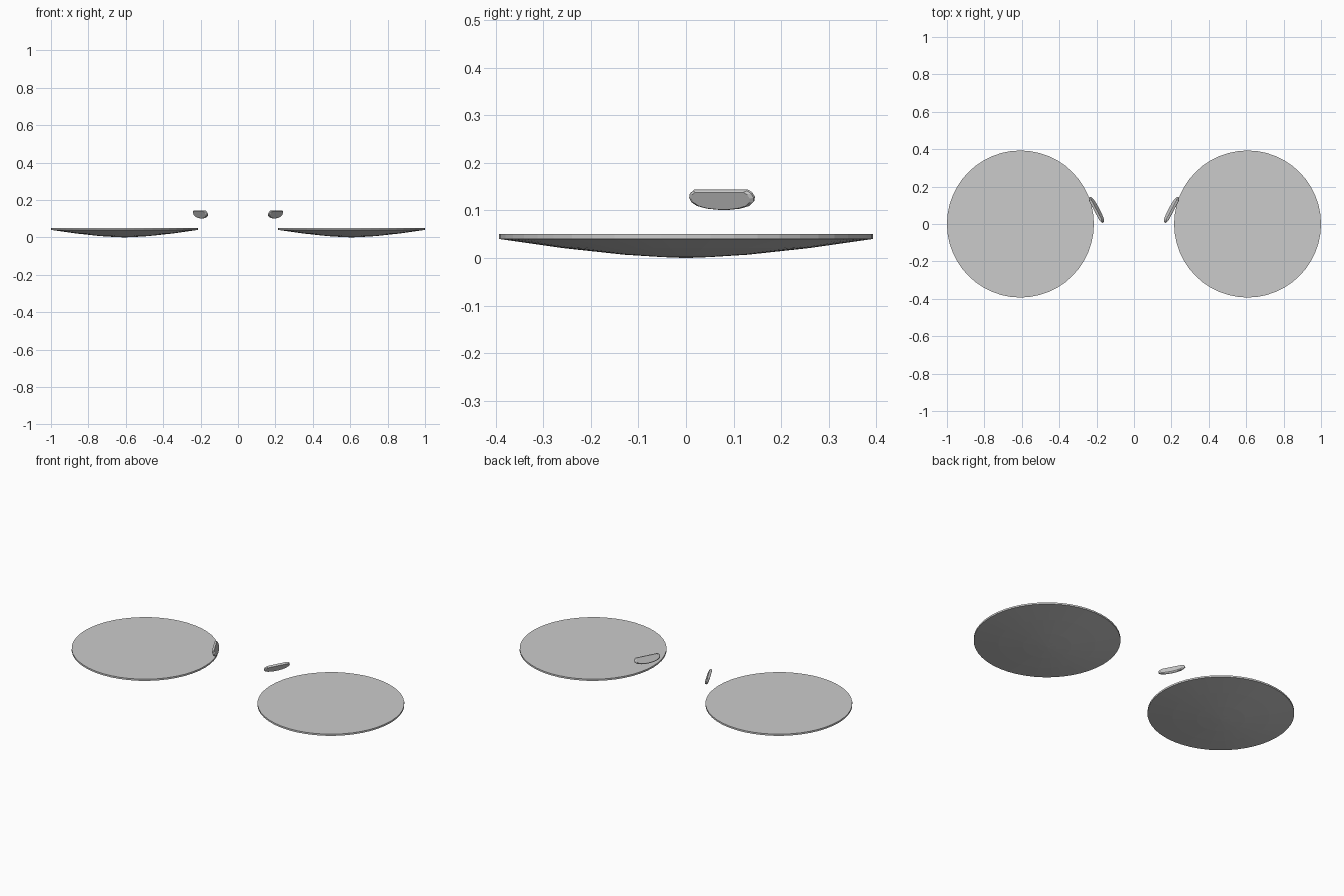
import bpy, bmesh, math
from mathutils import Vector

if "Cube" in bpy.data.objects:
    bpy.data.objects.remove(bpy.data.objects["Cube"])

grey = bpy.data.materials.new("light_grey")
grey.diffuse_color = (0.6, 0.6, 0.6, 1)
grey.use_nodes = True
grey.node_tree.nodes["Principled BSDF"].inputs["Base Color"].default_value = grey.diffuse_color


def make_object(name, bm):
    bmesh.ops.recalc_face_normals(bm, faces=bm.faces)
    mesh = bpy.data.meshes.new(name)
    bm.to_mesh(mesh)
    bm.free()
    mesh.materials.append(grey)
    obj = bpy.data.objects.new(name, mesh)
    bpy.context.collection.objects.link(obj)
    return obj


def bridge(bm, a, b):
    n = len(a)
    for i in range(n):
        j = (i + 1) % n
        bm.faces.new((a[i], a[j], b[j], b[i]))


def lens(name, side):
    # flat disc on top, shallow dome underneath
    bm = bmesh.new()
    n = 48
    profile = [(0.393, 0.05), (0.393, 0.04), (0.26, 0.021), (0.13, 0.007), (0.05, 0.002)]
    rings = [[bm.verts.new((side * 0.607 + r * math.cos(2 * math.pi * i / n),
                            r * math.sin(2 * math.pi * i / n), z)) for i in range(n)]
             for r, z in profile]
    bm.faces.new(rings[0])
    for a, b in zip(rings, rings[1:]):
        bridge(bm, a, b)
    tip = bm.verts.new((side * 0.607, 0, 0))
    for i in range(n):
        bm.faces.new((rings[-1][i], rings[-1][(i + 1) % n], tip))
    return make_object(name, bm)


def nose_pad(name, side):
    # thin plate with a straight top edge and a rounded lower edge
    along = Vector((0.47, 0.88, 0))
    tilt = math.radians(24)
    outward = Vector((0.88, -0.47, 0))
    up = Vector((0, 0, math.cos(tilt))) + outward * math.sin(tilt)
    normal = along.cross(up).normalized()
    centre = Vector((0.2, 0.076, 0.126))
    outline = [(-0.064, 0.018), (0.064, 0.018), (0.073, 0.012), (0.077, 0.002),
               (0.074, -0.008), (0.062, -0.017), (0.04, -0.023), (0.01, -0.026),
               (-0.01, -0.026), (-0.04, -0.023), (-0.062, -0.017), (-0.074, -0.008),
               (-0.077, 0.002), (-0.073, 0.012)]
    bm = bmesh.new()
    rings = []
    for scale, depth in [(0.9, -0.007), (1, -0.003), (1, 0.003), (0.9, 0.007)]:
        ring = []
        for u, v in outline:
            p = centre + along * u * scale + up * v * scale + normal * depth
            ring.append(bm.verts.new((side * p.x, p.y, p.z)))
        rings.append(ring)
    bm.faces.new(rings[0])
    bm.faces.new(rings[-1])
    for a, b in zip(rings, rings[1:]):
        bridge(bm, a, b)
    return make_object(name, bm)


for label, side in (("left", -1), ("right", 1)):
    lens(label + "_lens", side)
    nose_pad(label + "_nose_pad", side)
